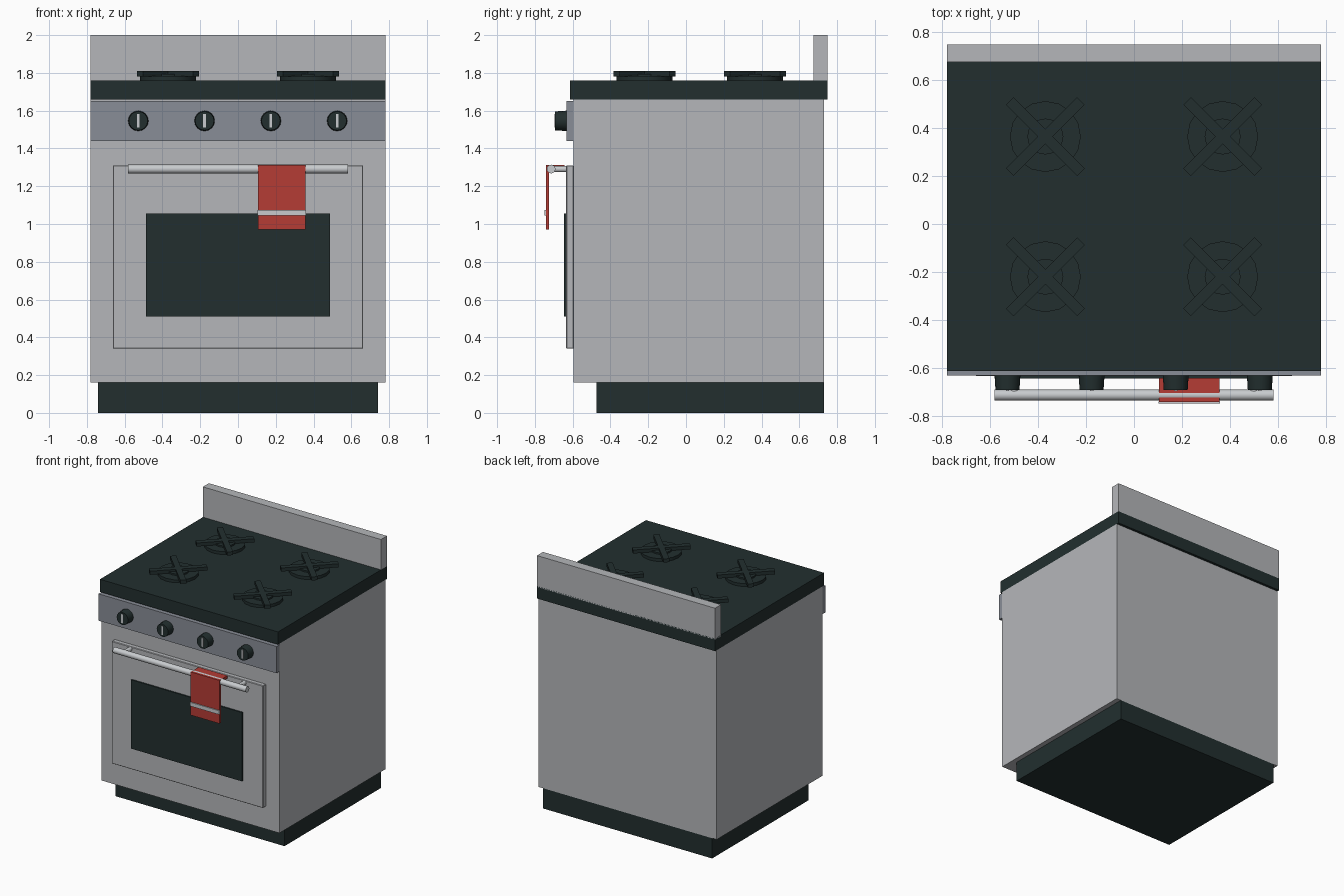
import bpy
import math
from mathutils import Vector

if "Cube" in bpy.data.objects:
    bpy.data.objects.remove(bpy.data.objects["Cube"], do_unlink=True)


def material(name, rgb):
    mat = bpy.data.materials.new(name)
    mat.use_nodes = True
    mat.diffuse_color = (*rgb, 1)
    mat.node_tree.nodes["Principled BSDF"].inputs["Base Color"].default_value = (*rgb, 1)
    return mat


BODY = material("light grey enamel", (0.46, 0.47, 0.49))
STEEL = material("steel grey", (0.25, 0.27, 0.31))
DARK = material("near black", (0.016, 0.028, 0.028))
CHROME = material("pale chrome", (0.58, 0.60, 0.62))
RED = material("red cloth", (0.46, 0.045, 0.035))


def box(name, mat, x, y, z, bevel=0.0, turn=0.0):
    """Box from (low, high) ranges on each axis, turned about its own z axis."""
    centre = [(a + b) / 2 for a, b in (x, y, z)]
    bpy.ops.mesh.primitive_cube_add(size=1, location=centre)
    ob = bpy.context.object
    ob.name = name
    ob.scale = [b - a for a, b in (x, y, z)]
    bpy.ops.object.transform_apply(location=False, rotation=False, scale=True)
    ob.rotation_euler.z = turn
    ob.data.materials.append(mat)
    if bevel:
        mod = ob.modifiers.new("soft edge", "BEVEL")
        mod.width = bevel
        mod.segments = 1
    return ob


def rod(name, mat, start, end, r1, r2=None, sides=16):
    """Cylinder or tapered cylinder between two points."""
    start, end = Vector(start), Vector(end)
    axis = end - start
    bpy.ops.mesh.primitive_cone_add(vertices=sides, radius1=r1,
                                    radius2=r1 if r2 is None else r2,
                                    depth=axis.length, location=(start + end) / 2)
    ob = bpy.context.object
    ob.name = name
    ob.rotation_euler = axis.to_track_quat("Z", "Y").to_euler()
    ob.data.materials.append(mat)
    bpy.ops.object.shade_smooth_by_angle(angle=math.radians(35))
    return ob


# Cabinet
box("plinth", DARK, (-0.74, 0.74), (-0.475, 0.73), (0, 0.16))
box("cabinet", BODY, (-0.78, 0.78), (-0.595, 0.73), (0.16, 1.66))
box("cooktop", DARK, (-0.78, 0.78), (-0.613, 0.75), (1.66, 1.76))
box("backsplash", BODY, (-0.78, 0.78), (0.675, 0.75), (1.75, 2.0))
box("control_panel", STEEL, (-0.78, 0.78), (-0.632, -0.595), (1.44, 1.652))

# Oven door
box("oven_door", BODY, (-0.663, 0.663), (-0.634, -0.595), (0.34, 1.31), 0.004)
box("oven_window", DARK, (-0.486, 0.486), (-0.645, -0.63), (0.51, 1.055))

# Door handle
rod("handle_bar", CHROME, (-0.583, -0.714, 1.291), (0.583, -0.714, 1.291), 0.023)
for side in (-1, 1):
    rod("handle_mount", CHROME, (side * 0.5, -0.714, 1.291),
        (side * 0.5, -0.62, 1.291), 0.017, sides=12)

# Towel folded over the handle
box("towel_front", RED, (0.105, 0.357), (-0.742, -0.724), (0.97, 1.312))
box("towel_top", RED, (0.105, 0.357), (-0.735, -0.642), (1.29, 1.312))
box("towel_stripe", CHROME, (0.103, 0.359), (-0.75, -0.74), (1.045, 1.075))

# Knobs with pointer marks
for i in range(4):
    x = -0.528 + i * 0.351
    rod("knob", DARK, (x, -0.63, 1.546), (x, -0.693, 1.546), 0.054, 0.05)
    box("knob_mark", CHROME, (x - 0.007, x + 0.007), (-0.697, -0.69), (1.512, 1.582))

# Burners with crossed grates
for x in (-0.37, 0.37):
    for y in (-0.22, 0.365):
        rod("burner_base", DARK, (x, y, 1.755), (x, y, 1.783), 0.148)
        rod("burner_cap", DARK, (x, y, 1.78), (x, y, 1.795), 0.075)
        for turn in (-1, 1):
            box("grate_bar", DARK, (x - 0.21, x + 0.21), (y - 0.022, y + 0.022),
                (1.782, 1.81), turn=turn * math.pi / 4)
